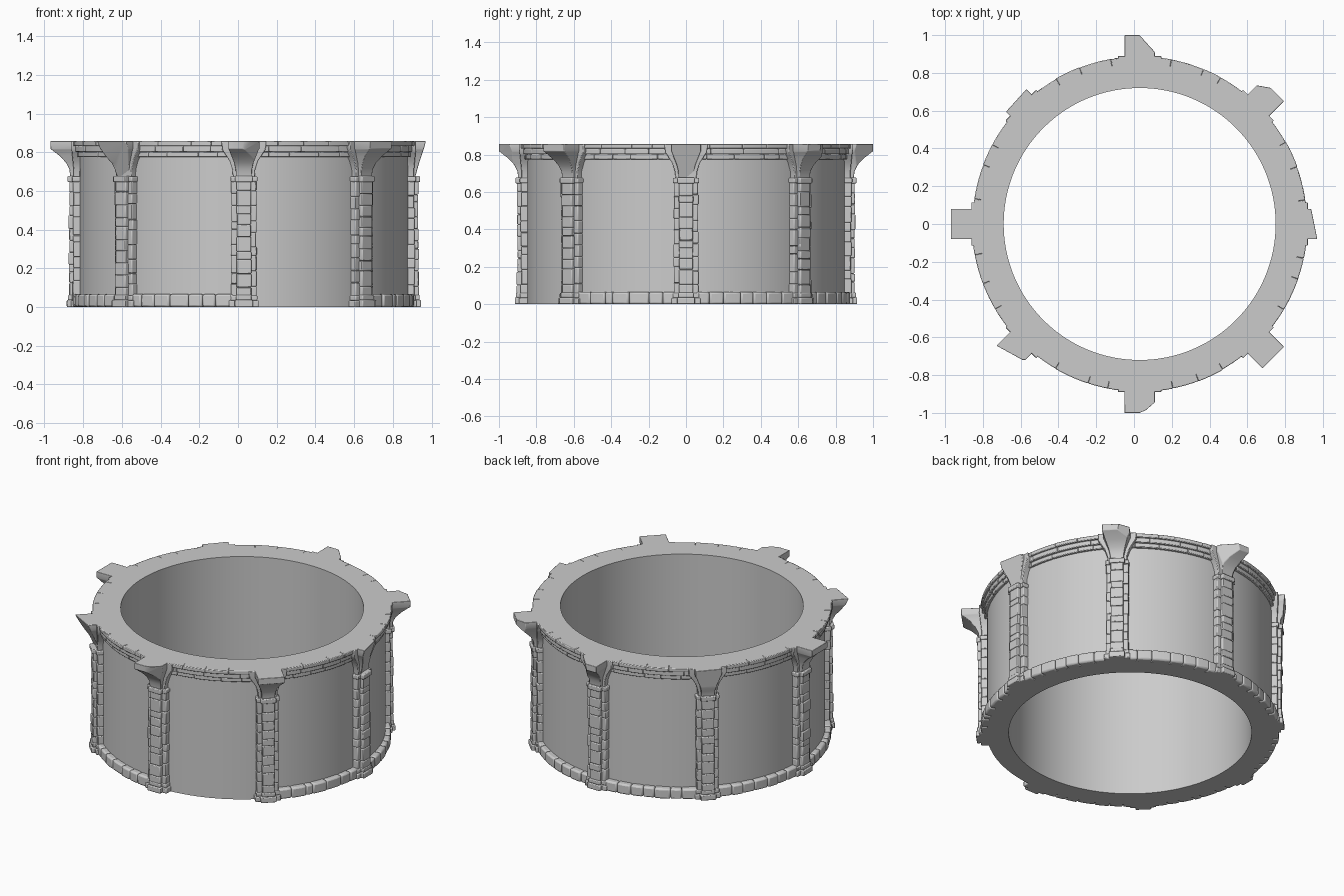
import bpy, bmesh, math, random
from mathutils import Vector

if "Cube" in bpy.data.objects:
    bpy.data.objects.remove(bpy.data.objects["Cube"])

random.seed(4)
CX, H = 0.03, 0.857          # ring centre in x, total height
R_IN, R_WALL = 0.72, 0.85


def polar(r, a, z):
    return Vector((CX + r * math.cos(a), r * math.sin(a), z))


def local(a, r, t, z):
    """Pillar frame: r outwards, t sideways, z up."""
    return Vector((CX + r * math.cos(a) - t * math.sin(a),
                   r * math.sin(a) + t * math.cos(a), z))


def finish(bm, name, bevel=0.0, smooth=False):
    bmesh.ops.recalc_face_normals(bm, faces=bm.faces)
    me = bpy.data.meshes.new(name)
    bm.to_mesh(me)
    bm.free()
    ob = bpy.data.objects.new(name, me)
    bpy.context.collection.objects.link(ob)
    if bevel:
        m = ob.modifiers.new("worn_edges", 'BEVEL')
        m.width, m.segments, m.limit_method = bevel, 2, 'ANGLE'
        m.angle_limit = math.radians(40)
    if smooth:
        bpy.ops.object.select_all(action='DESELECT')
        ob.select_set(True)
        bpy.context.view_layer.objects.active = ob
        bpy.ops.object.shade_smooth_by_angle(angle=math.radians(35))
    return ob


def loft(bm, rings):
    """Skin a stack of equal-length point rings and cap both ends."""
    vs = [[bm.verts.new(p) for p in ring] for ring in rings]
    n = len(vs[0])
    for lo, hi in zip(vs, vs[1:]):
        for i in range(n):
            j = (i + 1) % n
            bm.faces.new((lo[i], lo[j], hi[j], hi[i]))
    bm.faces.new(vs[0][::-1])
    bm.faces.new(vs[-1])


def pillar_loft(bm, a, sections):
    """Sections are (z, half width, outer radius, t offset)."""
    loft(bm, [[local(a, 0.80, c - w, z), local(a, r, c - w, z),
               local(a, r, c + w, z), local(a, 0.80, c + w, z)]
              for z, w, r, c in sections])


def block(bm, a, r, t0, t1, z0, z1):
    w, c = (t1 - t0) / 2, (t0 + t1) / 2
    pillar_loft(bm, a, [(z0, w, r, c), (z1, w, r, c)])


def arc_stone(bm, r, a0, a1, z0, z1):
    n = max(2, round((a1 - a0) / 0.04))
    rings = []
    for i in range(n + 1):
        a = a0 + (a1 - a0) * i / n
        rings.append([polar(0.82, a, z0), polar(r, a, z0),
                      polar(r, a, z1), polar(0.82, a, z1)])
    loft(bm, rings)


def splits(start, end, n, jitter=0.25):
    """Uneven joints between start and end."""
    step = (end - start) / n
    return [start] + [start + step * (i + random.uniform(-jitter, jitter))
                      for i in range(1, n)] + [end]


def course(bm, a0, a1, n, r, z0, z1, wobble):
    s = splits(a0, a1, n)
    for p, q in zip(s, s[1:]):
        arc_stone(bm, r + random.uniform(-wobble, wobble), p, q, z0, z1)


# Smooth drum wall
bm = bmesh.new()
N = 128
prof = [(R_IN, 0), (R_WALL, 0), (R_WALL, H), (R_IN, H)]
cols = [[bm.verts.new(polar(r, 2 * math.pi * i / N, z)) for r, z in prof] for i in range(N)]
for i in range(N):
    A, B = cols[i], cols[(i + 1) % N]
    for k in range(4):
        bm.faces.new((A[k], B[k], B[(k + 1) % 4], A[(k + 1) % 4]))
finish(bm, "drum_wall", smooth=True)

# Stone footing, missing in one bay at the front right
bm = bmesh.new()
for k in range(8):
    if k == 6:
        continue
    a = k * math.pi / 4
    course(bm, a + 0.06, a + math.pi / 4 - 0.06, 7, 0.884, 0.0, 0.066, 0.004)
finish(bm, "footing_stones", 0.010, True)

# Stepped cornice of three stone courses
bm = bmesh.new()
for z0, z1, r, n in ((0.775, 0.802, 0.866, 40), (0.802, 0.832, 0.877, 32),
                     (0.832, H, 0.887, 36)):
    course(bm, 0, 2 * math.pi, n, r, z0, z1, 0.002)
finish(bm, "cornice", 0.004, True)

# Break planes on the capitals: pillar index -> point (r, t), normal (r, t, z)
BREAKS = {
    0: [((0.925, 0.0), (1, 0.2, -0.25))],
    1: [((1.0, 0.02), (0.82, 0.57, -0.1))],
    2: [((1.0, 0.0), (0.67, -0.74, -0.2))],
    3: [((0.925, 0.0), (1, 0.05, -0.1))],
    5: [((0.975, -0.02), (0.96, 0.28, -0.5)), ((0.95, 0.07), (0.6, 0.8, 0.2))],
    6: [((0.98, 0.04), (0.75, 0.65, -0.3)), ((1.0, 0.0), (0.9, 0.4, -0.1))],
}

for k in range(8):
    a = k * math.pi / 4

    # Brick shaft: proud middle strip between two set-back strips
    bm = bmesh.new()
    for t0, t1, r, n in ((-0.064, -0.032, 0.882, 9), (0.032, 0.064, 0.882, 9),
                         (-0.036, 0.036, 0.903, 10)):
        zs = splits(0.055, 0.65, n)
        for z0, z1 in zip(zs, zs[1:]):
            d = random.uniform(-0.003, 0.003)
            block(bm, a, r + d, t0 - abs(d) * (t0 < 0), t1 + abs(d), z0, z1)
    finish(bm, f"pillar_shaft_{k}", 0.005, True)

    # Stepped plinth and necking band
    bm = bmesh.new()
    for r, w, z0, z1 in ((0.893, 0.077, 0, 0.034), (0.915, 0.047, 0, 0.036),
                         (0.888, 0.070, 0.034, 0.06), (0.909, 0.041, 0.036, 0.062),
                         (0.889, 0.070, 0.648, 0.675), (0.911, 0.046, 0.646, 0.677)):
        block(bm, a, r, -w, w, z0, z1)
    finish(bm, f"pillar_plinth_and_neck_{k}", 0.005, True)

    # Flared capital: wide wings plus a projecting corbel, some broken
    bm = bmesh.new()
    pillar_loft(bm, a, [(z, w, r, 0) for z, w, r in (
        (0.67, 0.056, 0.880), (0.71, 0.059, 0.880), (0.755, 0.074, 0.884),
        (0.795, 0.100, 0.888), (0.815, 0.113, 0.890), (H, 0.115, 0.890))])
    wings = finish(bm, f"capital_wings_{k}", 0.004, True)

    bm = bmesh.new()
    pillar_loft(bm, a, [(z, w, r, 0) for z, w, r in (
        (0.67, 0.040, 0.897), (0.71, 0.042, 0.901), (0.745, 0.050, 0.918),
        (0.78, 0.064, 0.950), (0.812, 0.076, 0.992), (0.818, 0.080, 1.0),
        (H, 0.080, 1.0))])
    for (pr, pt), n in BREAKS.get(k, []):
        p = local(a, pr, pt, H)
        no = local(a, *n) - Vector((CX, 0, 0))
        bmesh.ops.bisect_plane(bm, geom=bm.verts[:] + bm.edges[:] + bm.faces[:],
                               plane_co=p, plane_no=no.normalized(), clear_outer=True)
        bmesh.ops.holes_fill(bm, edges=[e for e in bm.edges if e.is_boundary])
    finish(bm, f"capital_corbel_{k}", 0.003, True)
